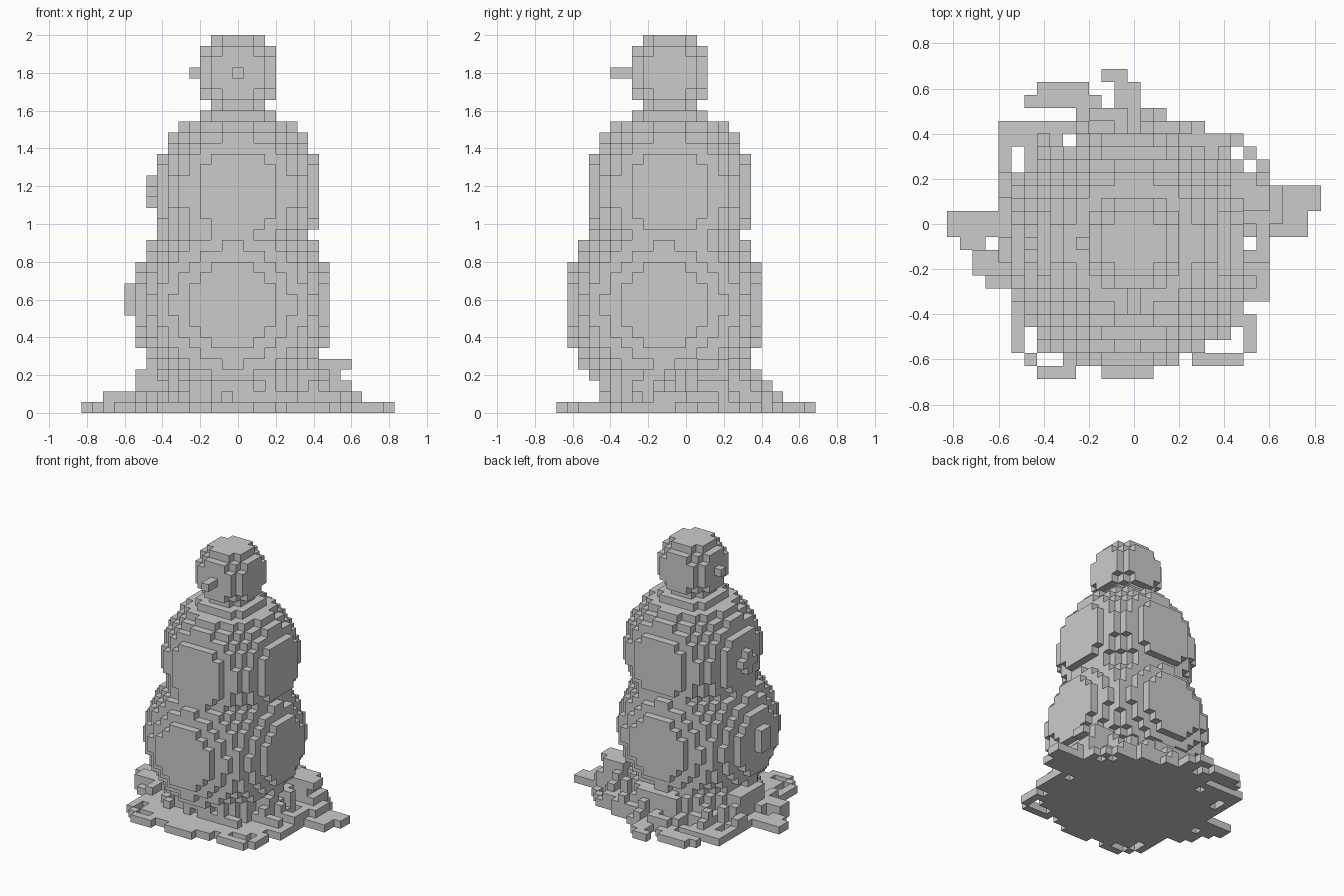
import bpy, bmesh, random
from mathutils import Vector

if "Cube" in bpy.data.objects:
    bpy.data.objects.remove(bpy.data.objects["Cube"], do_unlink=True)

V = 2 / 35          # edge of one block
random.seed(4)


def block(x, y, z):
    """All cells in three inclusive ranges."""
    return {(i, j, k) for i in range(x[0], x[1] + 1)
            for j in range(y[0], y[1] + 1) for k in range(z[0], z[1] + 1)}


def ball(centre, radius_sq):
    """All cells whose middle lies in a ball."""
    c, r = Vector(centre), int(radius_sq ** 0.5) + 2
    spans = [(int(a) - r, int(a) + r) for a in c]
    return {p for p in block(*spans) if (Vector(p) - c).length_squared <= radius_sq}


# Corner loops of the six faces of a cell
SIDES = []
for axis in range(3):
    for sign in (-1, 1):
        n, u, w = Vector(), Vector(), Vector()
        n[axis], u[(axis + 1) % 3], w[(axis + 2) % 3] = sign, 1, 1
        loop = [n - u - w, n + u - w, n + u + w, n - u + w]
        SIDES.append((n, loop if sign > 0 else loop[::-1]))


def build(name, cells):
    """Skin a set of cells with its outer faces only."""
    bm, verts = bmesh.new(), {}
    for cell in sorted(cells):
        p = Vector(cell)
        for n, loop in SIDES:
            if tuple(int(a) for a in p + n) in cells:
                continue
            face = []
            for c in loop:
                q = p + c / 2
                key = tuple(int(a * 2) for a in q)
                if key not in verts:
                    # Cells are centred in x, edge-aligned in y and z
                    verts[key] = bm.verts.new((q + Vector((0, 0.5, 0.5))) * V)
                face.append(verts[key])
            bm.faces.new(face)
    mesh = bpy.data.meshes.new(name)
    bm.to_mesh(mesh)
    bm.free()
    obj = bpy.data.objects.new(name, mesh)
    bpy.context.collection.objects.link(obj)


# Three stacked balls, each with a small bump on the right side
head = ball((0, -2, 31), 14.5) | {(-4, -2, 31)}
middle = ball((0, -2, 20), 62.5)
middle |= block((-8, -8), (-2, -2), (19, 21)) | block((-8, -8), (-3, -1), (20, 20))
lower = ball((-0.5, -2.5, 9.5), 88)
lower |= block((-10, -10), (-3, -2), (9, 11))
middle -= lower
head -= middle

# Ragged ground layer: outline from front row to back row
outline = [(-7, 1), (-8, 8), (-9, 9), (-9, 9), (-9, 9), (-9, 8), (-9, 10), (-11, 10),
           (-12, 10), (-12, 10), (-13, 10), (-14, 13), (-14, 13), (-10, 14), (-10, 14),
           (-10, 10), (-10, 10), (-10, 9), (-10, 8), (-10, 5), (-4, 2), (-8, 0),
           (-7, 0), (-2, -1)]
ground = set()
for row, span in enumerate(outline):
    ground |= block(span, (row - 12, row - 12), (0, 0))
# Gaps: x range, y range
for gx, gy in [((-4, -3), (-12, -12)), ((-7, -6), (-11, -11)), ((4, 4), (-11, -11)),
               ((-8, -8), (-10, -9)), ((6, 8), (-10, -10)), ((8, 8), (-9, -9)),
               ((-11, -11), (-2, -2)), ((9, 9), (-2, -2)), ((-9, -9), (4, 5)),
               ((8, 8), (5, 5)), ((9, 9), (4, 4)), ((-5, -5), (6, 6)),
               ((-2, -2), (9, 9)), ((-3, -2), (10, 10))]:
    ground -= block(gx, gy, (0, 0))

# Thinning drift layers heaped against the lower ball
drift = set()
for level, (rx, ry) in enumerate([(11, 9.5), (9.8, 9), (9, 8.2)], 1):
    for i, j, _ in sorted(ground):
        reach = (i / rx) ** 2 + ((j + 0.5) / ry) ** 2
        if reach < random.uniform(0.5, 1.05) and -8 <= j <= 9 - level:
            if level == 1 or (i, j, level - 1) in drift:
                drift.add((i, j, level))
# Larger clumps at both sides
drift |= block((-12, -9), (-4, -3), (1, 1)) | block((-9, -8), (-3, 1), (1, 3))
drift |= block((8, 11), (0, 2), (1, 1)) | block((8, 10), (1, 3), (1, 2))
drift |= block((7, 9), (1, 3), (3, 4)) | block((10, 10), (1, 2), (4, 4))

build("head", head)
build("nose", block((0, 0), (-7, -6), (31, 31)))
build("middle_body", middle)
build("lower_body", lower)
build("snow_base", (ground | drift) - lower)
